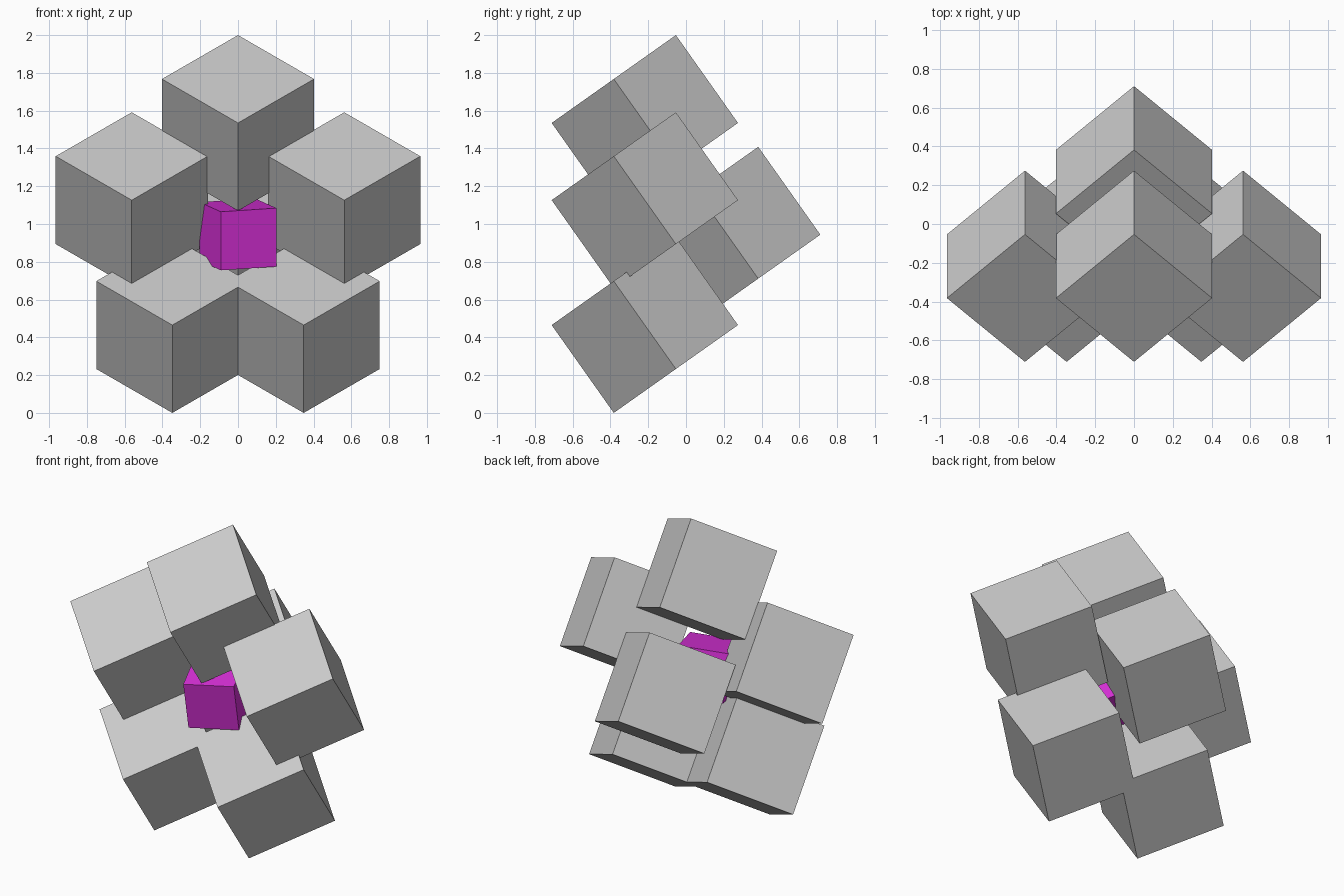
import bpy
from math import radians, sin, cos, atan, sqrt
from mathutils import Matrix, Vector

if "Cube" in bpy.data.objects:
    bpy.data.objects.remove(bpy.data.objects["Cube"])

MID_Z = 0.9435      # height of the ring centre
RING_Y = -0.218     # depth of the ring plane
RING_R = 0.5915     # ring radius
SIDE = 0.5695       # outer cube edge


def add_cube(name, location, side, tilt, yaw):
    """Cube turned about z by yaw, then tipped towards the front by tilt."""
    rot = Matrix.Rotation(tilt, 4, 'X') @ Matrix.Rotation(yaw, 4, 'Z')
    bpy.ops.mesh.primitive_cube_add(size=side)
    obj = bpy.context.object
    obj.name = name
    obj.matrix_world = Matrix.Translation(Vector(location)) @ rot
    return obj


# Outer cubes stand corner-on, body diagonal along y
corner_tilt, corner_yaw = atan(1 / sqrt(2)), radians(45)

# Ring of five cubes
for i in range(5):
    a = radians(72 * i)
    add_cube(f"ring_cube_{i + 1}",
             (RING_R * sin(a), RING_Y, MID_Z + RING_R * cos(a)),
             SIDE, corner_tilt, corner_yaw)

# Single cube behind the ring
add_cube("back_cube", (0, -RING_Y, MID_Z), SIDE, corner_tilt, corner_yaw)

# Small magenta cube in the middle of the ring
core = add_cube("core_cube", (0, RING_Y, 0.945), 0.3145, radians(10), radians(21))
magenta = bpy.data.materials.new("magenta")
magenta.diffuse_color = (0.7, 0.03, 0.7, 1)
magenta.use_nodes = True
magenta.node_tree.nodes["Principled BSDF"].inputs["Base Color"].default_value = magenta.diffuse_color
core.data.materials.append(magenta)
